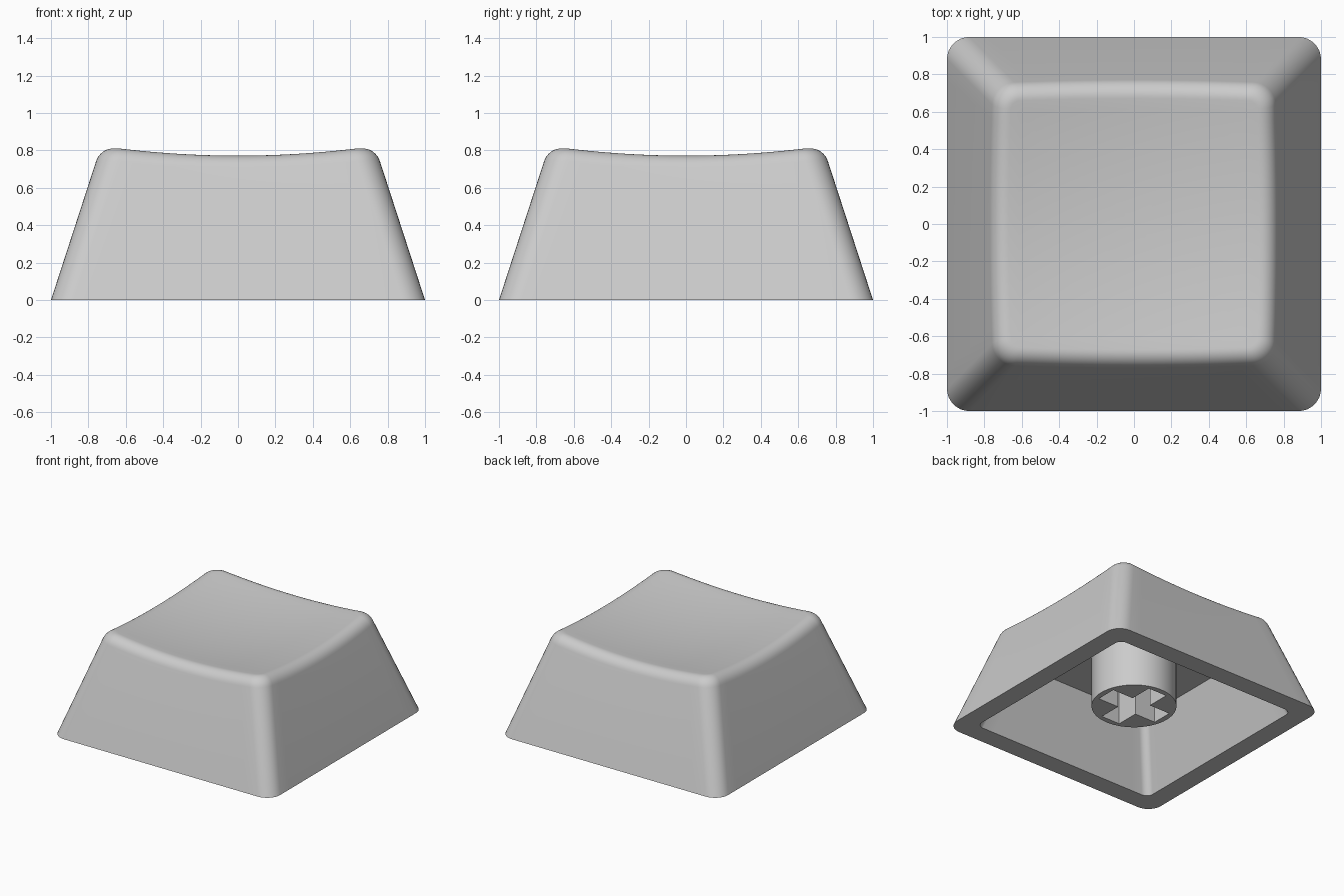
import bpy, bmesh, math

if "Cube" in bpy.data.objects:
    bpy.data.objects.remove(bpy.data.objects["Cube"])

ARC, SIDE = 8, 16            # segments per rounded corner / straight side
M = ARC + SIDE
N = 4 * M
SLOPE = 0.325                # inward lean of the walls
R_OUT, R_IN = 0.12, 0.06     # corner radii outside / inside
FILLET = 0.075

plastic = bpy.data.materials.new("light_grey_plastic")
plastic.diffuse_color = (0.6, 0.6, 0.6, 1)
plastic.use_nodes = True
plastic.node_tree.nodes["Principled BSDF"].inputs["Base Color"].default_value = plastic.diffuse_color


def point(i, half, r):
    """i-th point of a rounded square."""
    q, j = divmod(i % N, M)
    c = half - r
    if j <= ARC:
        a = math.pi / 2 * j / ARC
        x, y = c + r * math.cos(a), c + r * math.sin(a)
    else:
        x, y = c - 2 * c * (j - ARC) / SIDE, half
    for _ in range(q):
        x, y = -y, x
    return x, y


def dish(x, y):
    return 0.726 + 0.1 * (x * x + y * y)


def outer(i, z):
    return (*point(i, 1 - SLOPE * z, R_OUT), z)


def fillet(i):
    """Rounded edge between the wall and the dished top."""
    z = 0.78
    for _ in range(12):
        z = dish(*point(i, 1 - SLOPE * z, R_OUT))
    edge = outer(i, z)
    start = outer(i, z - FILLET)
    x, y = point(i, 1 - SLOPE * z - FILLET, R_OUT - FILLET)
    end = (x, y, dish(x, y))
    out, w = [], 0.79
    for k in range(9):
        t = k / 8
        a, b, c = (1 - t) ** 2, 2 * w * t * (1 - t), t * t
        out.append(tuple((a * s + b * e + c * f) / (a + b + c)
                         for s, e, f in zip(start, edge, end)))
    return out


def finish(name, bm):
    bmesh.ops.recalc_face_normals(bm, faces=bm.faces)
    me = bpy.data.meshes.new(name)
    bm.to_mesh(me)
    bm.free()
    ob = bpy.data.objects.new(name, me)
    bpy.context.collection.objects.link(ob)
    me.materials.append(plastic)
    return ob


def smooth(ob):
    bpy.ops.object.select_all(action='DESELECT')
    ob.select_set(True)
    bpy.context.view_layer.objects.active = ob
    bpy.ops.object.shade_smooth_by_angle(angle=math.radians(35))


# Cap shell: cavity, rim, walls, rounded edge and dished top as one loft
CEIL = 0.55
rings = [[(*point(i, 0.84 - SLOPE * z, R_IN), z) for i in range(N)] for z in (CEIL, 0)]
rings.append([outer(i, 0) for i in range(N)])
edges = [fillet(i) for i in range(N)]
rings += [[e[k] for e in edges] for k in range(9)]
for s in range(11, 0, -1):
    ring = []
    for x, y, _ in rings[11]:
        x, y = x * s / 12, y * s / 12
        ring.append((x, y, dish(x, y)))
    rings.append(ring)

bm = bmesh.new()
loops = [[bm.verts.new(p) for p in ring] for ring in rings]
for a, b in zip(loops, loops[1:]):
    for i in range(N):
        j = (i + 1) % N
        bm.faces.new((a[i], a[j], b[j], b[i]))
bm.faces.new(loops[0])
pole = bm.verts.new((0, 0, dish(0, 0)))
for i in range(N):
    bm.faces.new((loops[-1][i], loops[-1][(i + 1) % N], pole))
smooth(finish("cap_shell", bm))


def prism(name, outline, z0, z1):
    bm = bmesh.new()
    low = [bm.verts.new((x, y, z0)) for x, y in outline]
    high = [bm.verts.new((x, y, z1)) for x, y in outline]
    bm.faces.new(low)
    bm.faces.new(high)
    for i in range(len(low)):
        j = (i + 1) % len(low)
        bm.faces.new((low[i], low[j], high[j], high[i]))
    return finish(name, bm)


# Mounting stem with a cross-shaped socket
circle = [(0.32 * math.cos(math.tau * k / 64), 0.32 * math.sin(math.tau * k / 64))
          for k in range(64)]
stem = prism("stem", circle, 0.11, 0.6)
L, W = 0.275, 0.085
cross = []
for q in range(4):
    for x, y in ((L, -W), (L, W), (W, W)):
        for _ in range(q):
            x, y = -y, x
        cross.append((x, y))
cutter = prism("socket_cutter", cross, 0.0, 0.5)
cutter.hide_render = True
cut = stem.modifiers.new("socket", 'BOOLEAN')
cut.operation, cut.solver, cut.object = 'DIFFERENCE', 'EXACT', cutter
bpy.context.view_layer.objects.active = stem
bpy.ops.object.modifier_apply(modifier=cut.name)
bpy.data.objects.remove(cutter)
smooth(stem)
